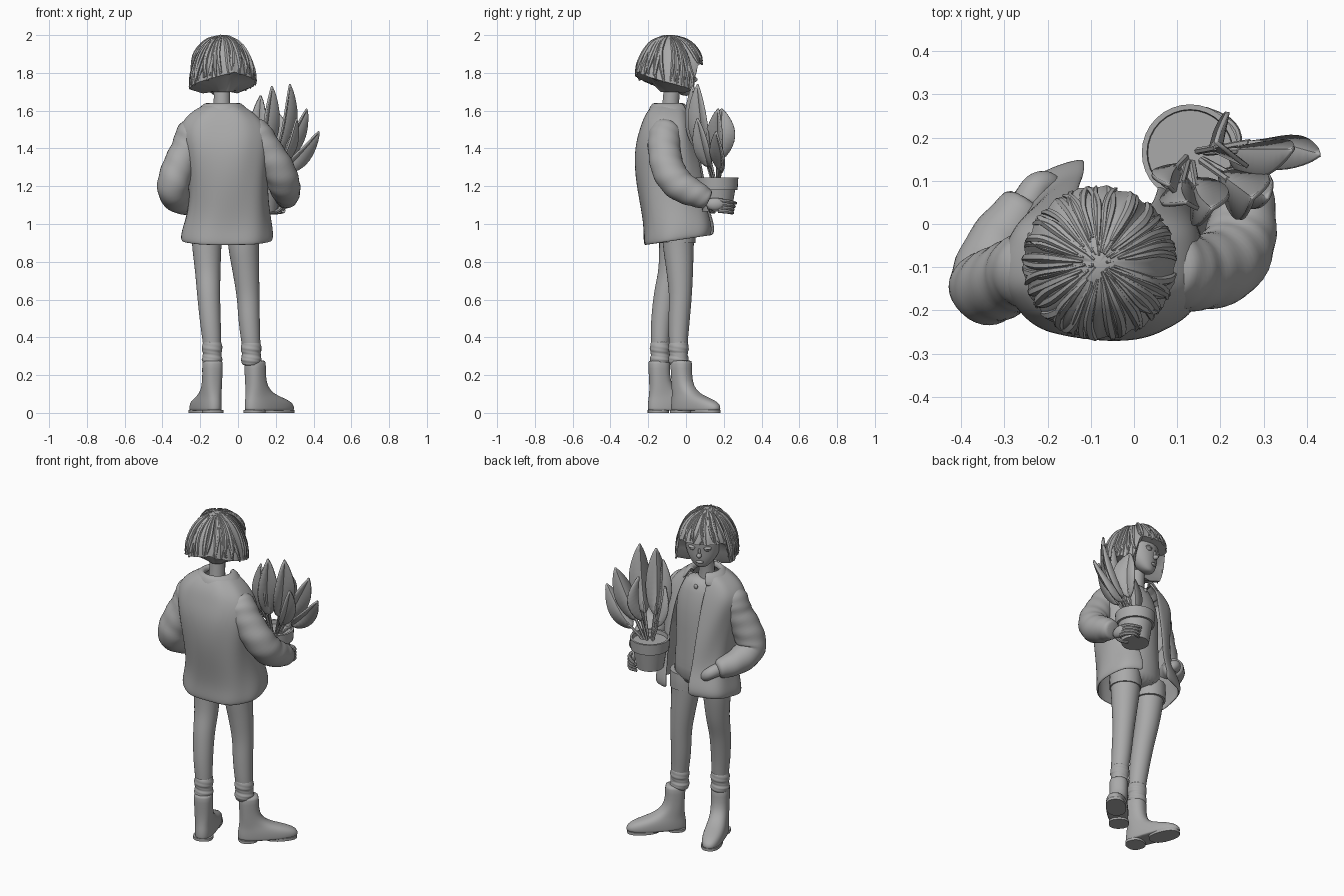
import bpy, bmesh, math, random
from mathutils import Matrix, Vector

random.seed(4)
cube = bpy.data.objects.get("Cube")
if cube:
    bpy.data.objects.remove(cube)

clay = bpy.data.materials.new("plain_grey")
clay.use_nodes = True
GREY = (0.4, 0.4, 0.4, 1)
clay.diffuse_color = GREY
clay.node_tree.nodes["Principled BSDF"].inputs["Base Color"].default_value = GREY


def build(name, strips, closed=True, subdiv=0, thick=0):
    """Skin each strip, a list of point rings, into one object."""
    bm = bmesh.new()
    for rings in strips:
        rows = [[bm.verts.new(p) for p in ring] for ring in rings]
        count = len(rows[0])
        for low, high in zip(rows, rows[1:]):
            for i in range(count if closed else count - 1):
                j = (i + 1) % count
                bm.faces.new((low[i], low[j], high[j], high[i]))
        if closed:
            bm.faces.new(rows[0])
            bm.faces.new(rows[-1])
    bmesh.ops.recalc_face_normals(bm, faces=bm.faces)
    mesh = bpy.data.meshes.new(name)
    bm.to_mesh(mesh)
    bm.free()
    mesh.materials.append(clay)
    mesh.shade_smooth()
    obj = bpy.data.objects.new(name, mesh)
    bpy.context.collection.objects.link(obj)
    if thick:
        mod = obj.modifiers.new("thickness", "SOLIDIFY")
        mod.thickness, mod.offset = thick, 0
    if subdiv:
        mod = obj.modifiers.new("smooth", "SUBSURF")
        mod.levels = mod.render_levels = subdiv
    else:
        mesh.set_sharp_from_angle(angle=math.radians(40))
    return obj


def bend(value, power):
    return math.copysign(abs(value) ** power, value)


def oval(cx, cy, z, rx, ry, gap=0, slope=0, power=1, ripple=0, n=28):
    """Horizontal ring starting at +y; a gap leaves it open just left of the front."""
    start = math.asin((gap / rx) ** (1 / power))
    span = math.tau - 2 * start
    ring = []
    for i in range(n):
        t = start + span * i / (n - 1 if gap else n) + (.1 if gap else 0)
        fold = 1 + ripple * math.sin(7 * t + 9 * z)
        y = cy + ry * fold * bend(math.cos(t), power)
        ring.append(Vector((cx + rx * fold * bend(math.sin(t), power), y, z + slope * y)))
    return ring


def spline(points, steps=4):
    """Smooth path through points of x, y, z and radius."""
    p = [Vector(q) for q in points]
    p = [2 * p[0] - p[1]] + p + [2 * p[-1] - p[-2]]
    path = []
    for a, b, c, d in zip(p, p[1:], p[2:], p[3:]):
        for s in range(steps):
            t = s / steps
            path.append((2 * b + (c - a) * t + (2 * a - 5 * b + 4 * c - d) * t * t
                         + (3 * b - a - 3 * c + d) * t ** 3) / 2)
    return path + [p[-2]]


def tube(points, n=12, steps=4, ripple=0):
    path = spline(points, steps)
    rings, normal = [], None
    for i, p in enumerate(path):
        ahead = (path[min(i + 1, len(path) - 1)] - path[max(i - 1, 0)]).xyz.normalized()
        normal = ahead.orthogonal() if normal is None else normal - ahead * normal.dot(ahead)
        normal.normalize()
        side = ahead.cross(normal)
        ring = []
        for k in range(n):
            a = math.tau * k / n
            r = max(p.w, 0.001) * (1 + ripple * math.sin(2.2 * i + 2 * a))
            ring.append(p.xyz + (normal * math.cos(a) + side * math.sin(a)) * r)
        rings.append(ring)
    return rings


def blob(name, centre, size):
    x, y, z = centre
    a, b, c = size
    rows = [k * math.pi / 10 for k in range(1, 10)]
    return build(name, [[oval(x, y, z - c * math.cos(k), a * math.sin(k), b * math.sin(k), n=16)
                         for k in rows]])


# Boots, with the toe along local +y
def boot(side, x, y, turn):
    def ring(z, back, front, half):
        return oval(0, (back + front) / 2, z, half, (front - back) / 2, power=0.85)

    upper = [ring(*row) for row in (
        (.28, -.05, .05, .046), (.27, -.058, .058, .054), (.2, -.053, .056, .051),
        (.14, -.05, .07, .051), (.1, -.053, .125, .052), (.08, -.056, .195, .056),
        (.058, -.06, .258, .06), (.035, -.062, .28, .061), (.014, -.061, .278, .06), (.012, -.058, .27, .056))]
    heel = [ring(z, -.058, .05, .056) for z in (.016, 0)]
    ball = [ring(z, .09, .274, .056) for z in (.016, 0)]
    for part, strips, level in (("boot", [upper], 1), ("boot_sole", [heel, ball], 0)):
        obj = build(side + part, strips, subdiv=level)
        obj.location, obj.rotation_euler.z = (x, y, 0), turn


boot("right_", .09, -.025, -math.pi / 4)
boot("left_", -.135, -.143, .35)

# Legs, socks and shorts
LEGS = {
    "right_": ((.03, -.04, .98, .088), (.03, -.04, .88, .083), (.042, -.033, .75, .072),
               (.053, -.03, .62, .062), (.06, -.037, .48, .057), (.07, -.04, .36, .05), (.085, -.03, .24, .04)),
    "left_": ((-.165, -.06, .98, .085), (-.165, -.065, .88, .079), (-.16, -.08, .75, .069),
              (-.155, -.11, .62, .062), (-.146, -.13, .48, .056), (-.137, -.137, .36, .049), (-.135, -.142, .24, .04)),
}
for side, points in LEGS.items():
    build(side + "leg", [tube(points, n=16)], subdiv=1)
    x, y = points[-2][:2]
    build(side + "sock", [tube(((x, y, .38, .05), (x, y, .34, .057), (x, y, .31, .051),
                                (x, y, .28, .057), (x, y, .25, .046)), ripple=.05)], subdiv=1)
    x, y = points[0][:2]
    build(side + "shorts_leg", [tube(((x, y, 1.0, .088), (x, y, .95, .09), (x, y, .9, .089)), n=16)])

# Shirt under the jacket
build("shirt", [[oval(-.055, -.06, *row) for row in (
    (.93, .165, .12), (1.05, .155, .12), (1.2, .14, .115), (1.4, .15, .112),
    (1.52, .125, .085), (1.6, .065, .055))]], subdiv=1)

# Open jacket, hem to neck
jacket = ((-.06, -.039, .92, .234, .178, .08, .15), (-.06, -.036, .95, .239, .184, .08, .14),
          (-.055, -.04, 1.01, .226, .178, .08, .1), (-.05, -.06, 1.1, .205, .172, .085, .05),
          (-.055, -.082, 1.25, .204, .18, .09), (-.065, -.1, 1.4, .224, .167, .09),
          (-.078, -.1, 1.5, .23, .14, .085), (-.083, -.1, 1.56, .19, .12, .08),
          (-.085, -.095, 1.6, .14, .1, .07), (-.08, -.088, 1.63, .085, .078, .05))
build("jacket", [[oval(*row, *([0] * (7 - len(row))), .8, .02) for row in jacket]],
      closed=False, subdiv=2, thick=.014)
build("jacket_collar", [[oval(-.08, -.085, *row) for row in (
    (1.61, .07, .07, .045), (1.645, .08, .08, .05), (1.625, .11, .1, .06),
    (1.575, .15, .118, .075))]], closed=False, subdiv=1, thick=.012)

# Sleeves
build("left_sleeve", [tube(((-.2, -.1, 1.52, .06), (-.238, -.105, 1.48, .089), (-.27, -.115, 1.4, .086),
                            (-.32, -.14, 1.29, .088), (-.345, -.142, 1.19, .086), (-.315, -.05, 1.13, .076),
                            (-.245, .055, 1.1, .055)), n=16, ripple=.05)], subdiv=1)
build("right_sleeve", [tube(((.05, -.105, 1.52, .06), (.088, -.11, 1.48, .089), (.142, -.115, 1.4, .088),
                             (.212, -.095, 1.29, .09), (.245, -.035, 1.205, .086), (.257, .06, 1.155, .07),
                             (.25, .12, 1.125, .052)), n=16, ripple=.05)], subdiv=1)

# Hands: one in a pocket, one under the pot
build("left_hand", [tube(((-.25, .04, 1.1, .04), (-.225, .085, 1.085, .036), (-.195, .09, 1.06, .03),
                          (-.18, .075, 1.04, .012)))], subdiv=1)
blob("right_hand", (.235, .155, 1.105), (.025, .05, .035))
fingers = []
for k in range(4):
    z = 1.125 - .018 * k
    fingers.append(tube(((.24, .17, z, .012), (.235, .215, z - .005, .011),
                         (.205, .245, z - .01, .01), (.165, .265 - .008 * k, z - .015, .007)), n=8, steps=3))
fingers.append(tube(((.24, .12, 1.1, .013), (.21, .13, 1.07, .011), (.17, .15, 1.062, .008)), n=8))
build("right_fingers", fingers)

# Flower pot with soil
POT = Vector((.13, .165, 1.22))
build("plant_pot", [[oval(POT.x, POT.y, z, r, r, n=32) for z, r in (
    (1.065, .077), (1.18, .095), (1.18, .108), (1.245, .112), (1.245, .1), (1.222, .098))]])


# Plant: folded blades on thin stems
def leaf(index, middle, tip, width, twist=0):
    foot = POT + (Vector(middle) - POT) * .25
    foot.z = POT.z
    path = [p.xyz for p in spline([(*foot, 0), (*middle, 0), (*tip, 0)], 8)]
    blade = path[4:]
    out = Matrix.Rotation(twist, 3, "Z") @ Vector((tip[0] - POT.x, tip[1] - POT.y, .05))
    rings = []
    for i, p in enumerate(blade):
        s = i / (len(blade) - 1)
        ahead = blade[min(i + 1, len(blade) - 1)] - blade[max(i - 1, 0)]
        across = ahead.cross(out).normalized()
        lift = across.cross(ahead).normalized()
        half = width * (math.sin(math.pi * s ** .85) ** .8 + .03) if s < 1 else .002
        rings.append([p + across * half + lift * half * .6, p,
                      p - across * half + lift * half * .6])
    build(f"leaf_{index}", [rings], closed=False, thick=.01)
    build(f"stem_{index}", [tube([(*p, .008) for p in path[:8:2]], n=6, steps=2)])


LEAVES = (((.3, .19, 1.34), (.43, .16, 1.49), .052, -.6), ((.27, .17, 1.42), (.365, .17, 1.61), .055, -.6),
          ((.235, .09, 1.48), (.275, .06, 1.74), .06), ((.15, .07, 1.48), (.18, .035, 1.73), .055, .4),
          ((.11, .08, 1.46), (.12, .05, 1.68), .045), ((.2, .18, 1.44), (.19, .19, 1.61), .066),
          ((.25, .1, 1.38), (.31, .06, 1.56), .045), ((.09, .12, 1.38), (.08, .09, 1.54), .038))
for index, spec in enumerate(LEAVES):
    leaf(index, *spec)

# Neck, head and face, turned slightly
TURN = .35
build("neck", [tube(((-.085, -.085, 1.56, .05), (-.085, -.08, 1.65, .045), (-.085, -.07, 1.76, .046)))])
face = [build("head", [[oval(0, *row) for row in (
    (.058, 1.678, .022, .018), (.04, 1.7, .055, .046), (.018, 1.745, .088, .078), (0, 1.8, .106, .098),
    (0, 1.86, .11, .106), (-.005, 1.92, .1, .1), (-.01, 1.96, .05, .05))]], subdiv=2)]
face.append(blob("nose", (0, .1, 1.765), (.014, .02, .014)))
face.append(blob("nose_bridge", (0, .093, 1.788), (.008, .012, .026)))
face.append(blob("lips", (0, .09, 1.722), (.022, .012, .009)))
for side, sign in (("left_", 1), ("right_", -1)):
    face.append(blob(side + "eye", (.042 * sign, .084, 1.804), (.022, .014, .014)))
    face.append(blob(side + "eyelid", (.042 * sign, .084, 1.811), (.026, .017, .01)))
for obj in face:
    obj.location, obj.rotation_euler.z = (-.085, -.052, 0), TURN


# Bobbed hair: a cap with a fringe, covered in locks
def hair_point(t, a, lift=0, drop=0):
    d = abs((t + TURN + math.pi) % math.tau - math.pi)
    s = min(max((d - .85) / .25, 0), 1)
    sides = 1.705 + .1 * max(d - 1, 0) / (math.pi - 1)
    rim = 1.85 * (1 - s) + sides * s - drop
    level = min(a, math.pi / 2)
    r = .176 * (.75 * math.sin(level) + .5 * level / math.pi) + lift
    return Vector((-.08 + r * math.sin(t), -.09 + r * math.cos(t), 2 - (2 - rim) * (1 - math.cos(a))))


angles = [math.tau * i / 72 for i in range(72)]
cap = [[hair_point(t, a * math.pi / 20, .004 * math.sin(18 * t) * a / 10) for t in angles]
       for a in (.1, *range(1, 11))]
under = [hair_point(t, math.pi / 2, -.07, .02) for t in angles]
throat = [Vector((-.08 + .05 * math.sin(t), -.085 + .05 * math.cos(t), 1.7)) for t in angles]
build("hair_cap", [cap + [under, throat]])

locks = []
for k in range(56):
    t = math.tau * k / 56 + random.uniform(-.08, .08)
    drop, sway = random.uniform(-.015, .012), random.uniform(-.2, .2)
    size, first = random.uniform(.7, 1.2), random.uniform(.08, .4)
    steps = ((first, .003), (.6, .008), (.95, .01), (1.3, .01), (1.56, .004))
    locks.append(tube([(*hair_point(t + sway * math.sin(2 * a), a, .001, drop), r * size)
                       for a, r in steps], n=6, steps=3))
build("hair_locks", locks)

# Pendant
blob("pendant", (-.075, .01, 1.55), (.012, .008, .014))
